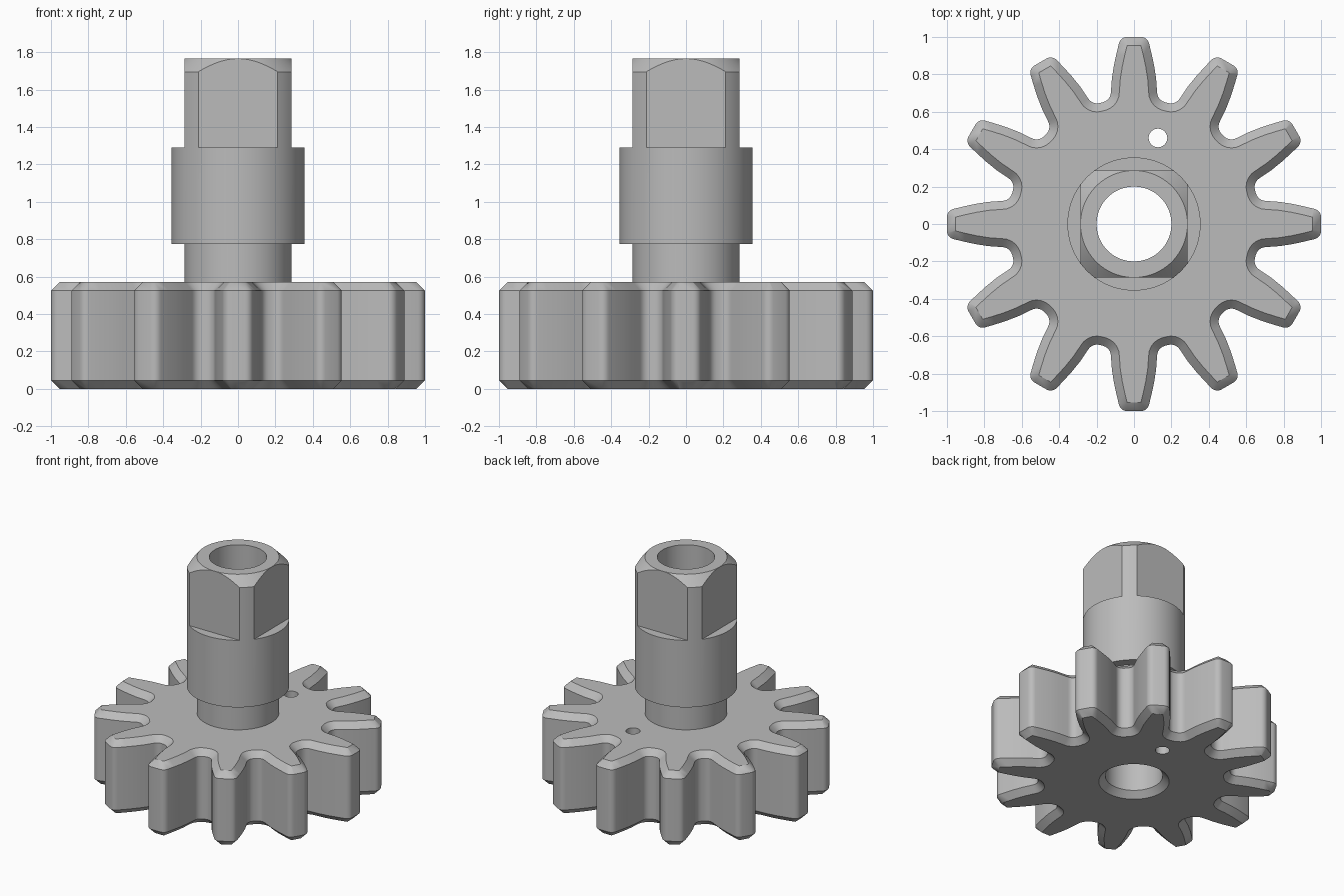
import bpy, bmesh
from math import sin, cos, radians, tau, hypot, atan2, acos, pi
from mathutils import Vector

cube = bpy.data.objects.get("Cube")
if cube:
    bpy.data.objects.remove(cube)

TEETH = 12
GEAR_TOP = 0.57
CHAMFER = 0.045
BORE, NECK, COLLAR = 0.2, 0.286, 0.356

steel = bpy.data.materials.new("grey steel")
steel.use_nodes = True
steel.diffuse_color = (0.5, 0.5, 0.5, 1)
steel.node_tree.nodes["Principled BSDF"].inputs["Base Color"].default_value = (0.5, 0.5, 0.5, 1)


def finish(bm, name):
    bmesh.ops.recalc_face_normals(bm, faces=bm.faces[:])
    mesh = bpy.data.meshes.new(name)
    bm.to_mesh(mesh)
    bm.free()
    mesh.materials.append(steel)
    obj = bpy.data.objects.new(name, mesh)
    bpy.context.collection.objects.link(obj)
    bpy.ops.object.select_all(action="DESELECT")
    obj.select_set(True)
    bpy.context.view_layer.objects.active = obj
    bpy.ops.object.shade_smooth_by_angle(angle=radians(30))


def add_ring(bm, points, z):
    return [bm.verts.new((p[0], p[1], z)) for p in points]


def bridge(bm, a, b):
    for i in range(len(a)):
        j = (i + 1) % len(a)
        bm.faces.new((a[i], a[j], b[j], b[i]))


def loop_edges(bm, ring):
    edges = []
    for i, v in enumerate(ring):
        w = ring[(i + 1) % len(ring)]
        edges.append(bm.edges.get((v, w)) or bm.edges.new((v, w)))
    return edges


def circle(radius, angles, cx=0, cy=0):
    return [(cx + radius * cos(a), cy + radius * sin(a)) for a in angles]


# Angles round the shaft, with exact steps at the borders of the four flats
half = acos(NECK / COLLAR)
shaft_angles = []
for q in range(4):
    mid = q * pi / 2
    shaft_angles += [mid - half + 2 * half * i / 20 for i in range(20)]
    shaft_angles += [mid + half + (pi / 2 - 2 * half) * i / 4 for i in range(4)]


def half_tooth():
    """Right half of the tooth that points to +y, from the tip to the valley."""
    pts = []
    for i in range(6):                       # rounded tip corner
        a = radians(90 - 80 * i / 5)
        pts.append((0.037 + CHAMFER * cos(a), 0.955 + CHAMFER * sin(a)))
    pts += [(0.094, 0.91), (0.107, 0.85), (0.118, 0.78)]
    u = Vector((sin(pi / TEETH), cos(pi / TEETH)))
    t = Vector((u.y, -u.x))
    for i in range(6):                       # valley fillet
        a = radians(75 - 75 * i / 5)
        pts.append(tuple(u * (0.727 - 0.055 * cos(a)) - t * (0.01 + 0.055 * sin(a))))
    return pts


def gear_outline():
    right = half_tooth()
    tooth = [(-x, y) for x, y in reversed(right)] + right
    pts = []
    for k in range(TEETH):                   # clockwise round the gear
        c, s = cos(-k * tau / TEETH), sin(-k * tau / TEETH)
        pts += [Vector((x * c - y * s, x * s + y * c)) for x, y in tooth]
    return pts


def inset(pts, d):
    out = []
    for i, p in enumerate(pts):
        e1 = (p - pts[i - 1]).normalized()
        e2 = (pts[(i + 1) % len(pts)] - p).normalized()
        n1, n2 = Vector((e1.y, -e1.x)), Vector((e2.y, -e2.x))
        m = (n1 + n2).normalized()
        out.append(p + m * d / m.dot(n1))
    return out


# Gear wheel: chamfered toothed rim, two caps and the small through hole
bm = bmesh.new()
outer = gear_outline()
inner = inset(outer, CHAMFER)
levels = [(inner, 0), (outer, CHAMFER), (outer, GEAR_TOP - CHAMFER), (inner, GEAR_TOP)]
rings = [add_ring(bm, pts, z) for pts, z in levels]
for a, b in zip(rings, rings[1:]):
    bridge(bm, a, b)
bmesh.ops.remove_doubles(bm, verts=rings[0] + rings[3], dist=0.006)

hole_angles = [tau * i / 24 for i in range(24)]
pin = [add_ring(bm, circle(0.05, hole_angles, 0.128, 0.46), z) for z in (0, GEAR_TOP)]
bridge(bm, *pin)
for z, pin_ring, radius in ((0, pin[0], BORE + CHAMFER), (GEAR_TOP, pin[1], NECK)):
    rim = [e for e in bm.edges if e.is_boundary
           and all(abs(v.co.z - z) < 1e-5 for v in e.verts)]
    centre = loop_edges(bm, add_ring(bm, circle(radius, shaft_angles), z))
    edges = list(set(rim + loop_edges(bm, pin_ring) + centre))
    bmesh.ops.triangle_fill(bm, edges=edges, use_beauty=True, normal=(0, 0, 1))
finish(bm, "gear_wheel")


# Hollow shaft: neck, collar, squared end with coned top, and bore
def square_radius(a):
    return min(COLLAR, NECK / max(abs(cos(a)), abs(sin(a))))


TOP, SHOULDER, COLLAR_LOW = 1.765, 1.29, 0.775
profile = [
    lambda a: (NECK, GEAR_TOP),
    lambda a: (NECK, COLLAR_LOW),
    lambda a: (COLLAR, COLLAR_LOW),
    lambda a: (COLLAR, SHOULDER),
    lambda a: (square_radius(a), SHOULDER),
    lambda a: (square_radius(a), TOP - (square_radius(a) - NECK)),
    lambda a: (NECK, TOP),
    lambda a: (BORE, TOP),
    lambda a: (BORE, CHAMFER),
    lambda a: (BORE + CHAMFER, 0),
]
bm = bmesh.new()
rings = []
for station in profile:
    ring = []
    for a in shaft_angles:
        r, z = station(a)
        ring.append(bm.verts.new((r * cos(a), r * sin(a), z)))
    rings.append(ring)
for a, b in zip(rings, rings[1:]):
    bridge(bm, a, b)
bmesh.ops.remove_doubles(bm, verts=bm.verts[:], dist=0.0003)
finish(bm, "hollow_shaft")
